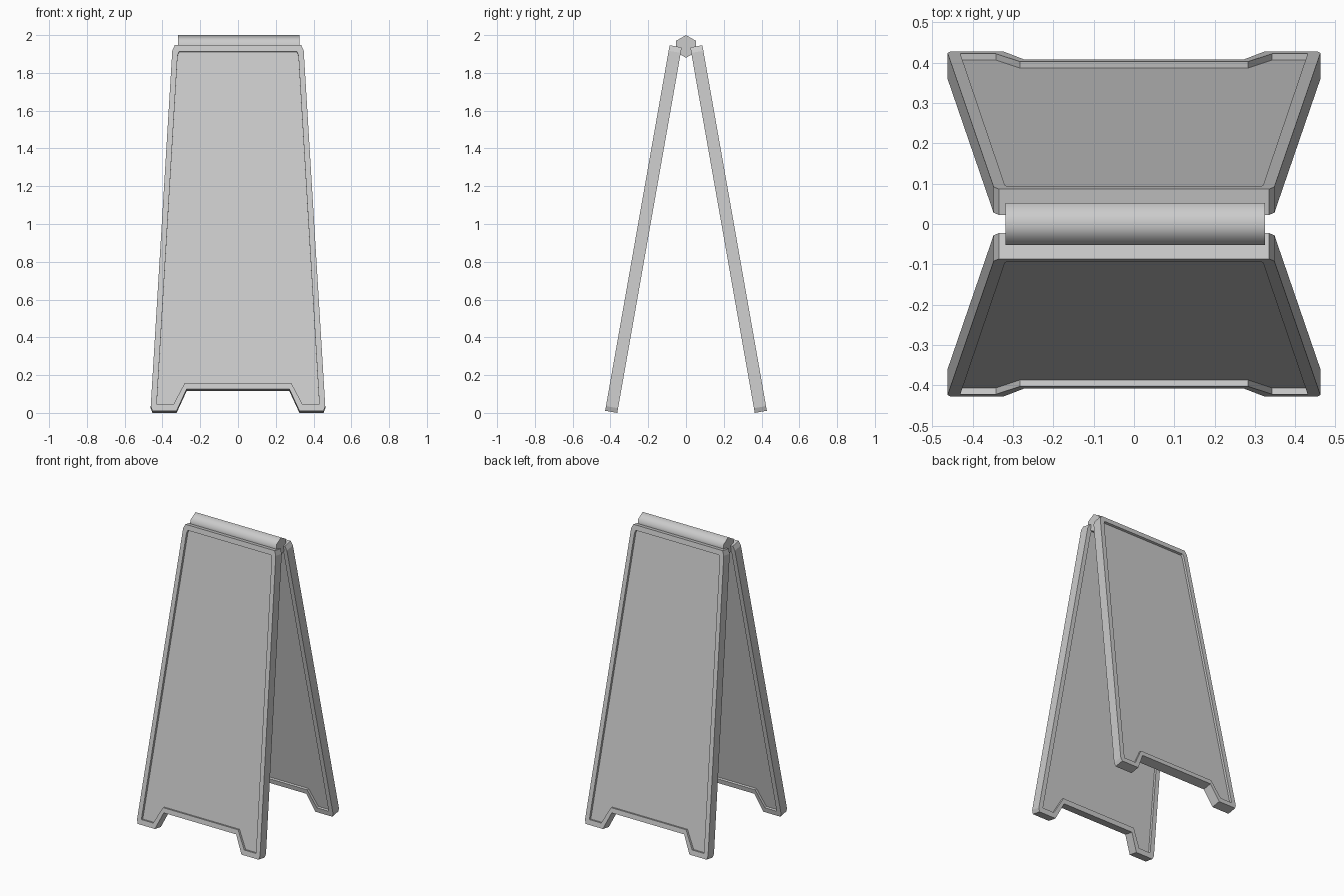
import bpy
import bmesh
from math import radians, pi
from mathutils import Matrix

cube = bpy.data.objects.get("Cube")
if cube:
    bpy.data.objects.remove(cube, do_unlink=True)

LEAN = radians(10)
THICK = 0.065
RECESS = 0.016

grey = bpy.data.materials.new("light grey plastic")
grey.use_nodes = True
grey.diffuse_color = (0.6, 0.6, 0.6, 1)
grey.node_tree.nodes["Principled BSDF"].inputs["Base Color"].default_value = (0.6, 0.6, 0.6, 1)

# Right half of the board outline and of its recessed field: (x, height along board)
BOARD = [(0.272, 0.117), (0.325, 0), (0.453, 0), (0.462, 0.025),
         (0.348, 1.935), (0.335, 1.965)]
FIELD = [(0.282, 0.149), (0.342, 0.034), (0.43, 0.034), (0.43, 0.04),
         (0.32, 1.91), (0.312, 1.931)]


def add_object(name, bm):
    bmesh.ops.recalc_face_normals(bm, faces=bm.faces)
    mesh = bpy.data.meshes.new(name)
    bm.to_mesh(mesh)
    bm.free()
    mesh.materials.append(grey)
    obj = bpy.data.objects.new(name, mesh)
    bpy.context.collection.objects.link(obj)
    return obj


def ring(bm, half, y):
    outline = half + [(-x, z) for x, z in reversed(half)]
    return [bm.verts.new((x, y, z)) for x, z in outline]


def bridge(bm, a, b):
    for i in range(len(a)):
        j = (i + 1) % len(a)
        bm.faces.new((a[i], a[j], b[j], b[i]))


# Leaning board with a raised rim on both sides
def board(name, turn):
    bm = bmesh.new()
    rings = [ring(bm, FIELD, RECESS), ring(bm, FIELD, 0), ring(bm, BOARD, 0),
             ring(bm, BOARD, THICK), ring(bm, FIELD, THICK),
             ring(bm, FIELD, THICK - RECESS)]
    for a, b in zip(rings, rings[1:]):
        bridge(bm, a, b)
    bm.faces.new(rings[0])
    bm.faces.new(rings[-1])
    place = (Matrix.Rotation(turn, 4, 'Z') @ Matrix.Translation((0, -0.428, 0.0113))
             @ Matrix.Rotation(-LEAN, 4, 'X'))
    bm.transform(place)
    return add_object(name, bm)


board("front_board", 0)
board("back_board", pi)

# Six-sided hinge bar, smooth around its length
bm = bmesh.new()
bmesh.ops.create_cone(bm, cap_ends=True, segments=6, radius1=0.06, radius2=0.06, depth=0.643)
bm.transform(Matrix.Translation((0.003, 0, 1.94)) @ Matrix.Rotation(pi / 2, 4, 'Y'))
for face in bm.faces:
    face.smooth = len(face.verts) == 4
for edge in bm.edges:
    edge.smooth = all(f.smooth for f in edge.link_faces)
# Point one corner straight up
top = max(v.co.z for v in bm.verts)
if top < 1.995:
    bmesh.ops.rotate(bm, verts=bm.verts, cent=(0, 0, 1.94),
                     matrix=Matrix.Rotation(pi / 6, 3, 'X'))
add_object("hinge_bar", bm)
